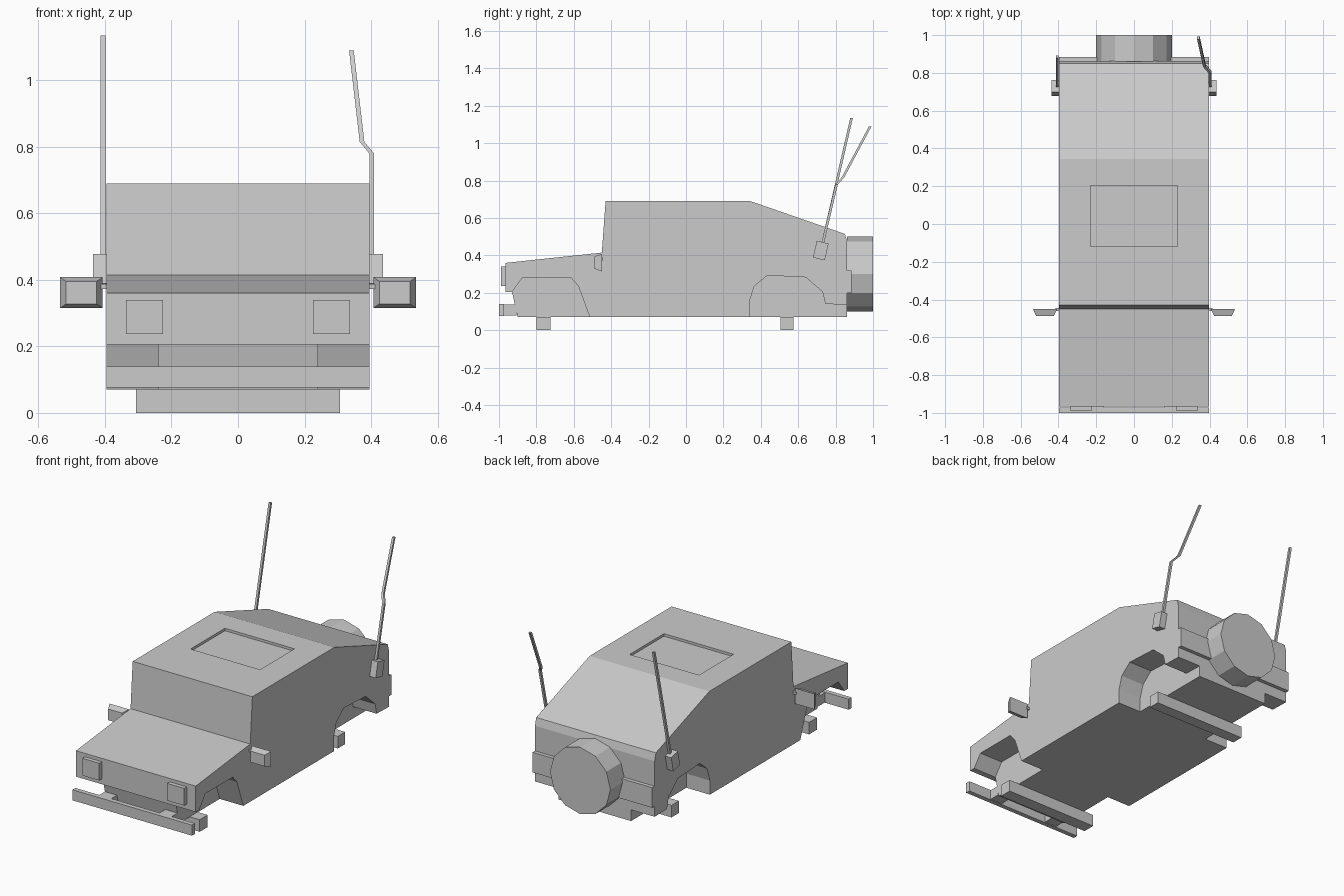
import bpy, bmesh
from mathutils import Vector, Matrix

if "Cube" in bpy.data.objects:
    bpy.data.objects.remove(bpy.data.objects["Cube"])


def finish(name, bm):
    bmesh.ops.recalc_face_normals(bm, faces=bm.faces)
    me = bpy.data.meshes.new(name)
    bm.to_mesh(me)
    bm.free()
    ob = bpy.data.objects.new(name, me)
    bpy.context.collection.objects.link(ob)
    return ob


def prism(name, profile, x0, x1):
    """Extrude a (y, z) side profile along x."""
    bm = bmesh.new()
    face = bm.faces.new([bm.verts.new((x0, y, z)) for y, z in profile])
    geo = bmesh.ops.extrude_face_region(bm, geom=[face])['geom']
    moved = [v for v in geo if isinstance(v, bmesh.types.BMVert)]
    bmesh.ops.translate(bm, verts=moved, vec=(x1 - x0, 0, 0))
    return finish(name, bm)


def box(name, x, y, z, tilt=0.0):
    bm = bmesh.new()
    mid = Vector(((x[0] + x[1]) / 2, (y[0] + y[1]) / 2, (z[0] + z[1]) / 2))
    size = Vector((x[1] - x[0], y[1] - y[0], z[1] - z[0]))
    m = Matrix.Translation(mid) @ Matrix.Rotation(tilt, 4, 'X') @ Matrix.Diagonal(size.to_4d())
    bmesh.ops.create_cube(bm, size=1, matrix=m)
    return finish(name, bm)


def span(s, a, b):
    return tuple(sorted((s * a, s * b)))


def rod(name, points, r=0.007):
    """Thin square rod swept along a path."""
    bm = bmesh.new()
    rings = [[bm.verts.new(Vector(p) + Vector(o)) for o in
              ((-r, -r, 0), (r, -r, 0), (r, r, 0), (-r, r, 0))] for p in points]
    for a, b in zip(rings, rings[1:]):
        for i in range(4):
            j = (i + 1) % 4
            bm.faces.new((a[i], a[j], b[j], b[i]))
    bm.faces.new(rings[0])
    bm.faces.new(rings[-1])
    return finish(name, bm)


def cut(target, cutter):
    mod = target.modifiers.new(cutter.name, 'BOOLEAN')
    mod.operation = 'DIFFERENCE'
    mod.solver = 'EXACT'
    mod.object = cutter
    cutter.hide_render = True
    cutter.hide_viewport = True


# Body shell
body = prism("body", [(-0.90, 0.07), (-0.93, 0.205), (-0.965, 0.205), (-0.965, 0.36),
                      (-0.45, 0.415), (-0.43, 0.69), (0.345, 0.69), (0.85, 0.515),
                      (0.862, 0.47), (0.862, 0.07)], -0.396, 0.396)

# Wheel arches, open toward the bumpers, and the shallow roof hatch
front_arch = [(-1.05, 0.0), (-1.05, 0.205), (-0.93, 0.205), (-0.875, 0.28), (-0.615, 0.28),
              (-0.575, 0.235), (-0.515, 0.07), (-0.49, 0.0)]
rear_arch = [(0.34, 0.0), (0.34, 0.155), (0.365, 0.235), (0.435, 0.293), (0.64, 0.283),
             (0.73, 0.205), (0.745, 0.14), (0.95, 0.135), (0.95, 0.0)]
for s, side in ((1, "right"), (-1, "left")):
    for end, prof in (("front", front_arch), ("rear", rear_arch)):
        cut(body, prism(f"{end}_{side}_arch_cutter", prof, s * 0.24, s * 0.6))
cut(body, box("hatch_cutter", (-0.23, 0.23), (-0.12, 0.205), (0.675, 0.8)))

# Axles
box("front_axle", (-0.307, 0.307), (-0.80, -0.725), (0, 0.072))
box("rear_axle", (-0.307, 0.307), (0.505, 0.575), (0, 0.072))

# Bumpers
box("front_bumper", (-0.396, 0.396), (-1.0, -0.972), (0.077, 0.14))
box("rear_bumper", (-0.396, 0.396), (0.855, 0.885), (0.2, 0.32))

# Spare wheel
bm = bmesh.new()
bmesh.ops.create_cone(bm, cap_ends=True, segments=12, radius1=0.2, radius2=0.2, depth=0.14,
                      matrix=Matrix.Translation((0, 0.93, 0.3)) @ Matrix.Rotation(1.5707963, 4, 'X'))
finish("spare_wheel", bm)

for s, side in ((1, "right"), (-1, "left")):
    box(f"{side}_bumper_bracket", span(s, 0.16, 0.24), (-0.975, -0.905), (0.08, 0.138))
    box(f"{side}_headlight", span(s, 0.225, 0.337), (-0.99, -0.96), (0.237, 0.34))

    # Mirror housing, narrower toward the front
    mirror = box(f"{side}_mirror", span(s, 0.407, 0.535), (-0.488, -0.45), (0.315, 0.408))
    for v in mirror.data.vertices:
        if v.co.y < -0.47:
            v.co.x = s * 0.471 + (v.co.x - s * 0.471) * 0.72
            v.co.z = 0.362 + (v.co.z - 0.362) * 0.72
    box(f"{side}_mirror_stalk", span(s, 0.385, 0.415), (-0.46, -0.445), (0.372, 0.388))

    # Antenna base block, leaning back
    box(f"{side}_antenna_base", span(s, 0.39, 0.436), (0.688, 0.753), (0.38, 0.472), -0.23)

# Antennas: straight on the left, kinked on the right
rod("left_antenna", [(-0.406, 0.727, 0.45), (-0.406, 0.885, 1.135)])
rod("right_antenna", [(0.402, 0.727, 0.45), (0.402, 0.805, 0.78),
                      (0.373, 0.838, 0.815), (0.341, 0.985, 1.09)])
